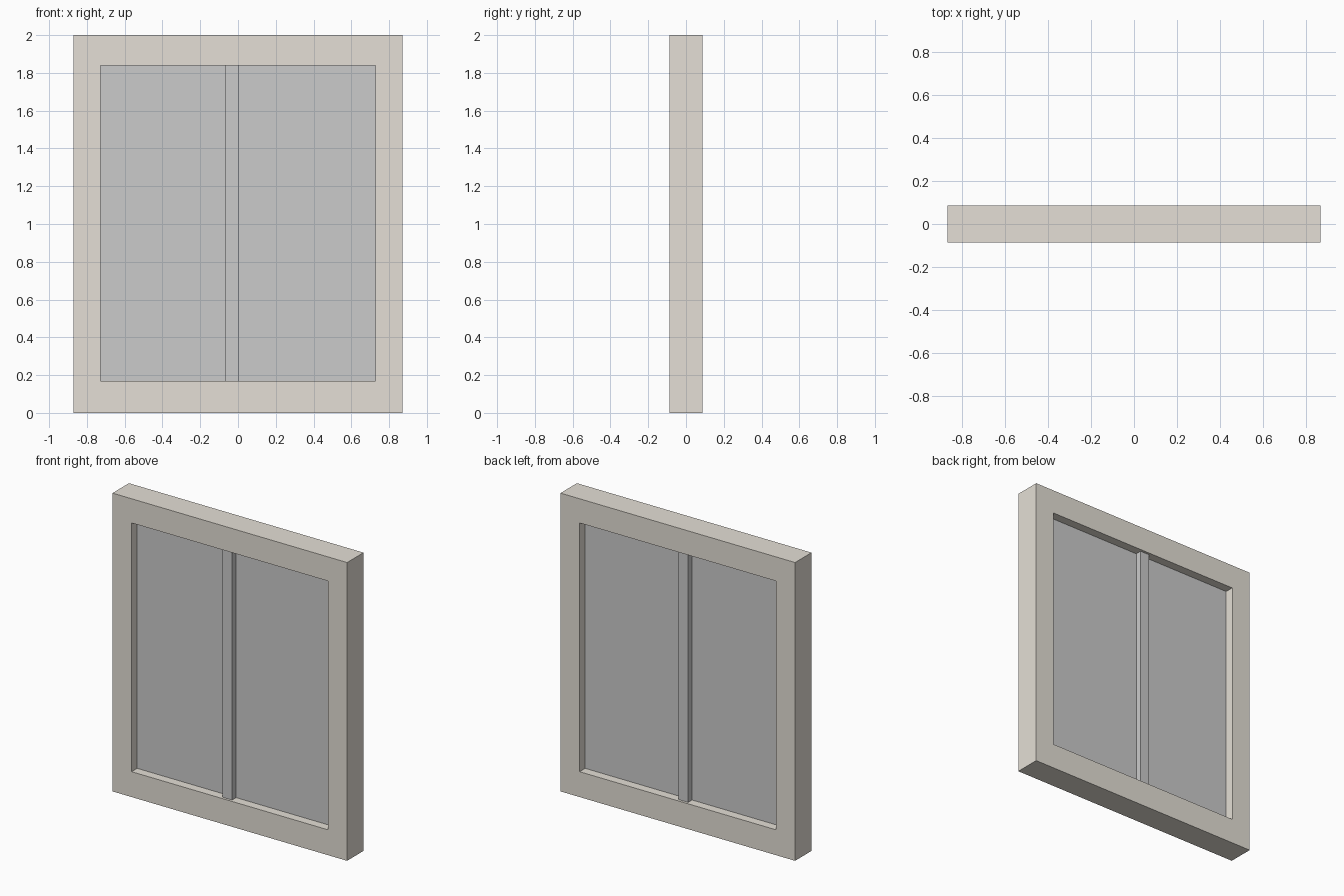
import bpy, bmesh

if "Cube" in bpy.data.objects:
    bpy.data.objects.remove(bpy.data.objects["Cube"])


def material(name, color):
    mat = bpy.data.materials.new(name)
    mat.diffuse_color = color
    mat.use_nodes = True
    mat.node_tree.nodes["Principled BSDF"].inputs["Base Color"].default_value = mat.diffuse_color
    return mat


def add_object(name, bm, mat=None):
    bmesh.ops.recalc_face_normals(bm, faces=bm.faces)
    mesh = bpy.data.meshes.new(name)
    bm.to_mesh(mesh)
    bm.free()
    if mat:
        mesh.materials.append(mat)
    obj = bpy.data.objects.new(name, mesh)
    bpy.context.collection.objects.link(obj)
    return obj


def box(name, x0, x1, half_depth, z0, z1, mat=None):
    bm = bmesh.new()
    bmesh.ops.create_cube(bm, size=1)
    bmesh.ops.scale(bm, vec=(x1 - x0, 2 * half_depth, z1 - z0), verts=bm.verts)
    bmesh.ops.translate(bm, vec=((x0 + x1) / 2, 0, (z0 + z1) / 2), verts=bm.verts)
    return add_object(name, bm, mat)


def rectangle_ring(name, outer, inner, half_depth, mat):
    """Rectangular frame joined from front and back outlines."""
    bm = bmesh.new()

    def loop(rect, y):
        x0, x1, z0, z1 = rect
        return [bm.verts.new((x, y, z))
                for x, z in ((x0, z0), (x1, z0), (x1, z1), (x0, z1))]

    # outer front, inner front, inner back, outer back
    loops = [loop(outer, -half_depth), loop(inner, -half_depth),
             loop(inner, half_depth), loop(outer, half_depth)]
    for a, b in zip(loops, loops[1:] + loops[:1]):
        for i in range(4):
            j = (i + 1) % 4
            bm.faces.new((a[i], a[j], b[j], b[i]))
    return add_object(name, bm, mat)


beige = material("beige_frame", (0.78, 0.74, 0.67, 1))

LEFT, RIGHT, BOTTOM, TOP = -0.728, 0.728, 0.17, 1.838

# Outer surround
rectangle_ring("window_frame", (-0.87, 0.87, 0, 2),
               (LEFT, RIGHT, BOTTOM, TOP), 0.087, beige)

# Off-centre upright bar, standing proud of the panes on both sides
BAR_L, BAR_R = -0.065, 0.005
box("centre_bar", BAR_L, BAR_R, 0.07, BOTTOM, TOP)

# Panes either side of the bar
box("left_pane", LEFT, BAR_L, 0.028, BOTTOM, TOP)
box("right_pane", BAR_R, RIGHT, 0.028, BOTTOM, TOP)
